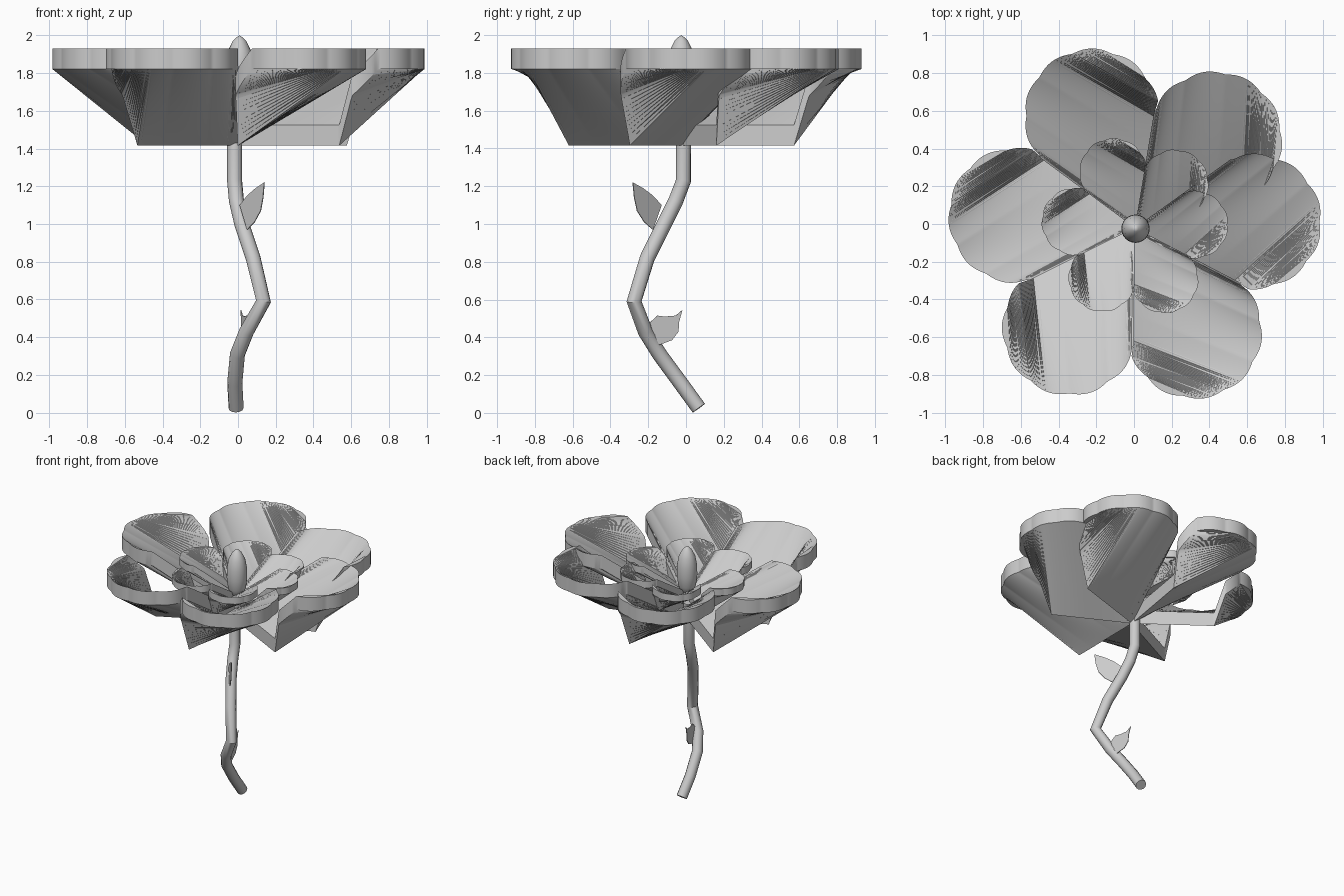
import bpy, bmesh
from math import sin, cos, radians, pi
from mathutils import Matrix, Vector

cube = bpy.data.objects.get("Cube")
if cube:
    bpy.data.objects.remove(cube, do_unlink=True)

grey = bpy.data.materials.new("plain grey")
grey.use_nodes = True
GREY = (0.6, 0.6, 0.6, 1)
grey.diffuse_color = GREY
grey.node_tree.nodes["Principled BSDF"].inputs["Base Color"].default_value = GREY


def add_object(name, data):
    obj = bpy.data.objects.new(name, data)
    bpy.context.collection.objects.link(obj)
    data.materials.append(grey)
    return obj


def smooth(obj, angle=40):
    bpy.ops.object.select_all(action="DESELECT")
    obj.select_set(True)
    bpy.context.view_layer.objects.active = obj
    bpy.ops.object.shade_smooth_by_angle(angle=radians(angle))


DEPTH, RISE = 0.11, 0.405
LAST = 108


def rim_point(phi):
    """Point on the scalloped rim, phi in degrees around the petal's round end."""
    a = radians(phi)
    r = 0.347 + 0.013 * abs(sin(a * 5 + 0.3))
    return Vector((0.632 + r * cos(a), r * sin(a), RISE + DEPTH))


def climb_point(phi):
    """Near-side outline where it still rises towards the rim height."""
    p = rim_point(-102 - phi)
    p.z -= RISE * 0.35 * (phi + 27) / 23
    return p


def near_point(phi):
    """Partner of a rim point on the other side: low straight edge, climb, then rim again."""
    a = radians(-30.5)
    low_end = Vector((0.6 * cos(a), 0.6 * sin(a), DEPTH))
    if phi >= 12:
        across = [sin(radians(p - 39)) for p in (phi, 12, LAST)]
        t = (across[0] - across[2]) / (across[1] - across[2])
        return Vector((low_end.x * t, low_end.y * t, DEPTH))
    if phi >= -4:
        return low_end.lerp(climb_point(-4), (12 - phi) / 16)
    if phi >= -27:
        return climb_point(phi)
    return rim_point(-102 - phi)


def petal_mesh(steps=106):
    """Sheet of parallel rules from the near side to the rim, thickened downward."""
    bm = bmesh.new()
    angles = [-51 + (LAST + 51) * i / steps for i in range(steps + 1)]
    near = [bm.verts.new(near_point(p)) for p in angles]
    rim = [bm.verts.new(rim_point(p)) for p in angles]
    for i in range(steps):
        bm.faces.new((near[i], rim[i], rim[i + 1], near[i + 1]))
    bmesh.ops.remove_doubles(bm, verts=bm.verts, dist=1e-5)
    out = bmesh.ops.extrude_face_region(bm, geom=bm.faces[:], use_keep_orig=True)
    moved = [g for g in out["geom"] if isinstance(g, bmesh.types.BMVert)]
    bmesh.ops.translate(bm, verts=moved, vec=(0, 0, -DEPTH))
    bmesh.ops.triangulate(bm, faces=bm.faces[:])
    bmesh.ops.recalc_face_normals(bm, faces=bm.faces[:])
    mesh = bpy.data.meshes.new("petal")
    bm.to_mesh(mesh)
    bm.free()
    return mesh


# Two whorls of six petals
for ring, size, height in (("outer", 1.0, 1.415), ("inner", 0.5, 1.58)):
    for k in range(6):
        petal = add_object(f"{ring}_petal_{k + 1}", petal_mesh())
        petal.matrix_world = (Matrix.Translation((0.004, -0.02, height))
                              @ Matrix.Rotation(radians(48 + 63 * k), 4, "Z")
                              @ Matrix.Scale(size, 4))
        smooth(petal, 25)

# Pointed bud in the middle
bm = bmesh.new()
profile = [(0, 1.60), (0.04, 1.63), (0.065, 1.69), (0.075, 1.77), (0.073, 1.85),
           (0.06, 1.92), (0.035, 1.97), (0.015, 1.99), (0, 2.0)]
ring = [bm.verts.new((r, 0, z)) for r, z in profile]
edges = [bm.edges.new(pair) for pair in zip(ring, ring[1:])]
bmesh.ops.spin(bm, geom=ring + edges, cent=(0, 0, 0), axis=(0, 0, 1), angle=2 * pi, steps=24)
bmesh.ops.remove_doubles(bm, verts=bm.verts, dist=1e-4)
bmesh.ops.recalc_face_normals(bm, faces=bm.faces[:])
mesh = bpy.data.meshes.new("bud")
bm.to_mesh(mesh)
bm.free()
bud = add_object("bud", mesh)
bud.location = (0.008, -0.025, 0)
smooth(bud, 60)

# Crooked round stem
path = [(-0.01, 0.068, 0.025), (-0.017, -0.03, 0.16), (-0.003, -0.14, 0.31), (0.045, -0.215, 0.43),
        (0.135, -0.275, 0.59), (0.08, -0.205, 0.82), (0.02, -0.115, 1.0), (-0.008, -0.055, 1.12),
        (-0.018, -0.013, 1.23), (-0.018, -0.012, 1.56)]
curve = bpy.data.curves.new("stem", "CURVE")
curve.dimensions = "3D"
curve.bevel_depth = 0.04
curve.bevel_resolution = 4
curve.use_fill_caps = True
spline = curve.splines.new("POLY")
spline.points.add(len(path) - 1)
for point, co in zip(spline.points, path):
    point.co = (*co, 1)
stem = add_object("stem", curve)
bpy.ops.object.select_all(action="DESELECT")
stem.select_set(True)
bpy.context.view_layer.objects.active = stem
bpy.ops.object.convert(target="MESH")
smooth(bpy.context.object, 40)


# Thin upright leaves: outline of (distance along heading, height)
def leaf(name, start, heading, outline):
    bm = bmesh.new()
    along = Vector(heading).normalized()
    verts = [bm.verts.new((start[0] + along.x * h, start[1] + along.y * h, z)) for h, z in outline]
    bm.faces.new(verts)
    mesh = bpy.data.meshes.new(name)
    bm.to_mesh(mesh)
    bm.free()
    obj = add_object(name, mesh)
    mod = obj.modifiers.new("thickness", "SOLIDIFY")
    mod.thickness = 0.005
    mod.offset = 0


leaf("upper_leaf", (0.01, -0.13), (0.65, -0.76),
     [(0, 1.10), (0.06, 0.97), (0.12, 1.01), (0.17, 1.07), (0.19, 1.14), (0.2, 1.22), (0.13, 1.19), (0.06, 1.15)])
leaf("lower_leaf", (0.06, -0.2), (-0.045, 0.18),
     [(0, 0.47), (0.06, 0.36), (0.13, 0.385), (0.165, 0.43), (0.168, 0.48), (0.186, 0.545),
      (0.15, 0.515), (0.09, 0.51), (0.05, 0.515)])
